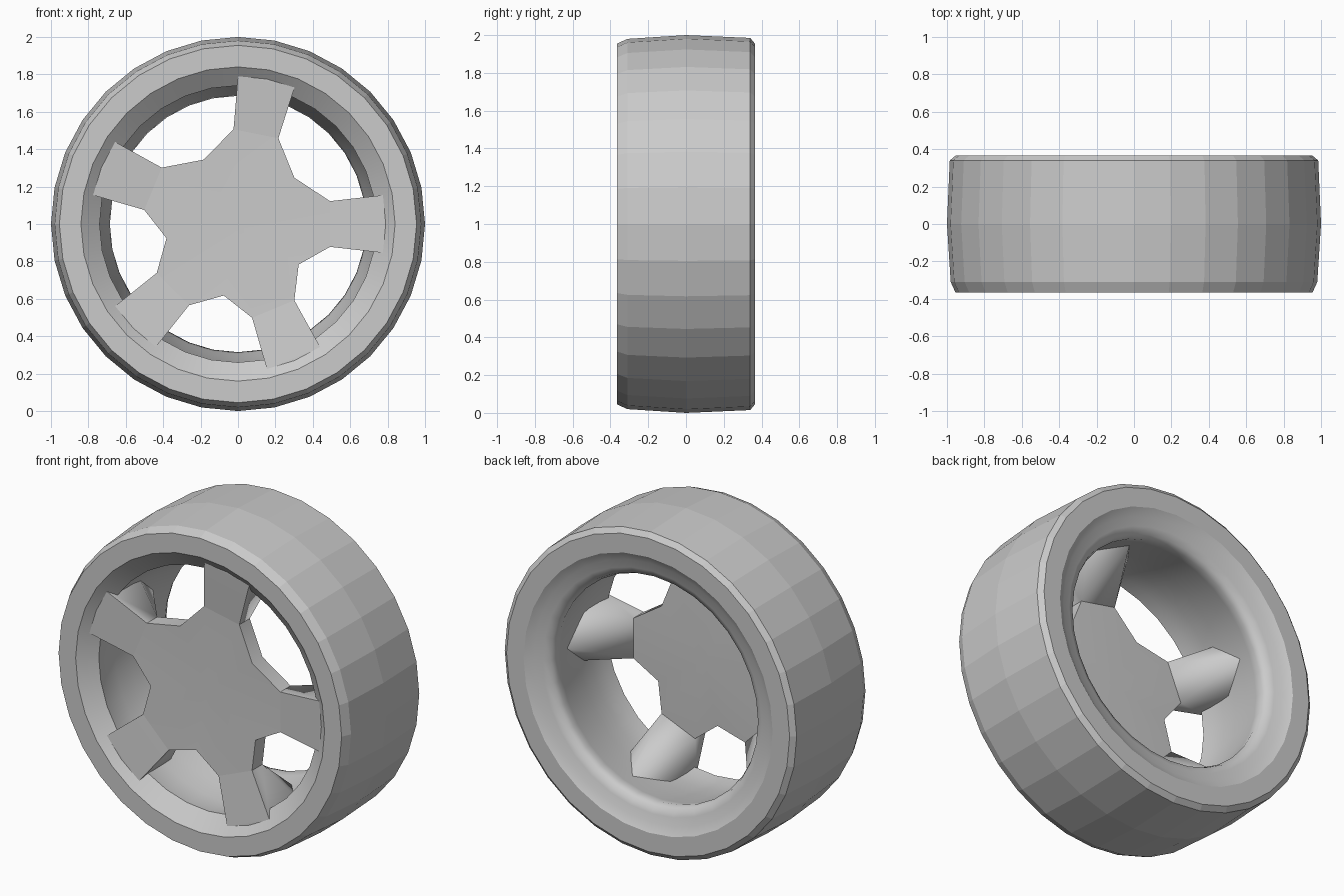
import bpy, bmesh
from math import radians, sin, cos

if "Cube" in bpy.data.objects:
    bpy.data.objects.remove(bpy.data.objects["Cube"])

SIDES = 32
STEP = 360 / SIDES


def polar(r, deg, y):
    """Point on the wheel: axle runs along y at z = 1."""
    a = radians(deg)
    return (r * cos(a), y, 1 + r * sin(a))


def finish(bm, name, smooth_angle=None):
    bmesh.ops.recalc_face_normals(bm, faces=bm.faces)
    me = bpy.data.meshes.new(name)
    bm.to_mesh(me)
    bm.free()
    ob = bpy.data.objects.new(name, me)
    bpy.context.collection.objects.link(ob)
    if smooth_angle:
        bpy.ops.object.select_all(action='DESELECT')
        ob.select_set(True)
        bpy.context.view_layer.objects.active = ob
        bpy.ops.object.shade_smooth_by_angle(angle=radians(smooth_angle))
    return ob


def revolve(name, profile, smooth_angle=None):
    bm = bmesh.new()
    rings = [[bm.verts.new(polar(r, k * STEP, y)) for r, y in profile]
             for k in range(SIDES)]
    for k in range(SIDES):
        a, b = rings[k], rings[(k + 1) % SIDES]
        for j in range(len(profile) - 1):
            bm.faces.new((a[j], a[j + 1], b[j + 1], b[j]))
    return finish(bm, name, smooth_angle)


# tyre: crowned tread, chamfered shoulders, flat side walls
revolve("tyre", [(.84, -.365), (.955, -.365), (.98, -.31), (1.0, 0),
                 (.985, .34), (.955, .365), (.84, .365)])

# rim: shallow front lip, barrel narrowing towards a rounded back lip
revolve("rim", [(.84, -.365), (.79, -.325), (.74, -.285), (.75, -.22),
                (.75, -.12), (.735, 0), (.715, .12), (.695, .22),
                (.685, .27), (.70, .305), (.74, .325), (.79, .335), (.84, .365)], 45)

# spokes are two rim segments wide, with openings of four or five segments
SPOKES = [78.75, 157.5, 225, 292.5, 360]
HALF, NECK_HALF, NECK_R, NOTCH_R = STEP, STEP + 2.7, .507, .39
FRONT, BACK = -.295, -.195

# hub plate
bm = bmesh.new()
outline = []
for i, a in enumerate(SPOKES):
    nxt = SPOKES[i + 1] if i < 4 else SPOKES[0] + 360
    outline += [(NECK_R, a - NECK_HALF), (NECK_R, a + NECK_HALF),
                (NOTCH_R, (a + nxt) / 2)]
front = [bm.verts.new(polar(r, a, FRONT)) for r, a in outline]
back = [bm.verts.new(polar(r, a, BACK)) for r, a in outline]
mid_f = bm.verts.new((0, -.285, 1))
mid_b = bm.verts.new((0, -.18, 1))
for i in range(len(outline)):
    j = (i + 1) % len(outline)
    bm.faces.new((mid_f, front[i], front[j]))
    bm.faces.new((mid_b, back[j], back[i]))
    if i % 3:
        bm.faces.new((front[i], back[i], back[j], front[j]))
finish(bm, "hub", 35)

# spokes: flat front, buttress behind flaring into the barrel
for i, a in enumerate(SPOKES):
    bm = bmesh.new()
    pts = [polar(.72, a, .13), polar(.79, a, -.325)]
    for s in (-1, 1):
        pts += [polar(NECK_R, a + s * NECK_HALF, FRONT),
                polar(NECK_R, a + s * NECK_HALF, BACK),
                polar(.79, a + s * HALF, -.325),
                polar(.755, a + s * HALF, -.05)]
    for p in pts:
        bm.verts.new(p)
    bmesh.ops.convex_hull(bm, input=bm.verts[:])
    finish(bm, f"spoke_{i + 1}", 62)
